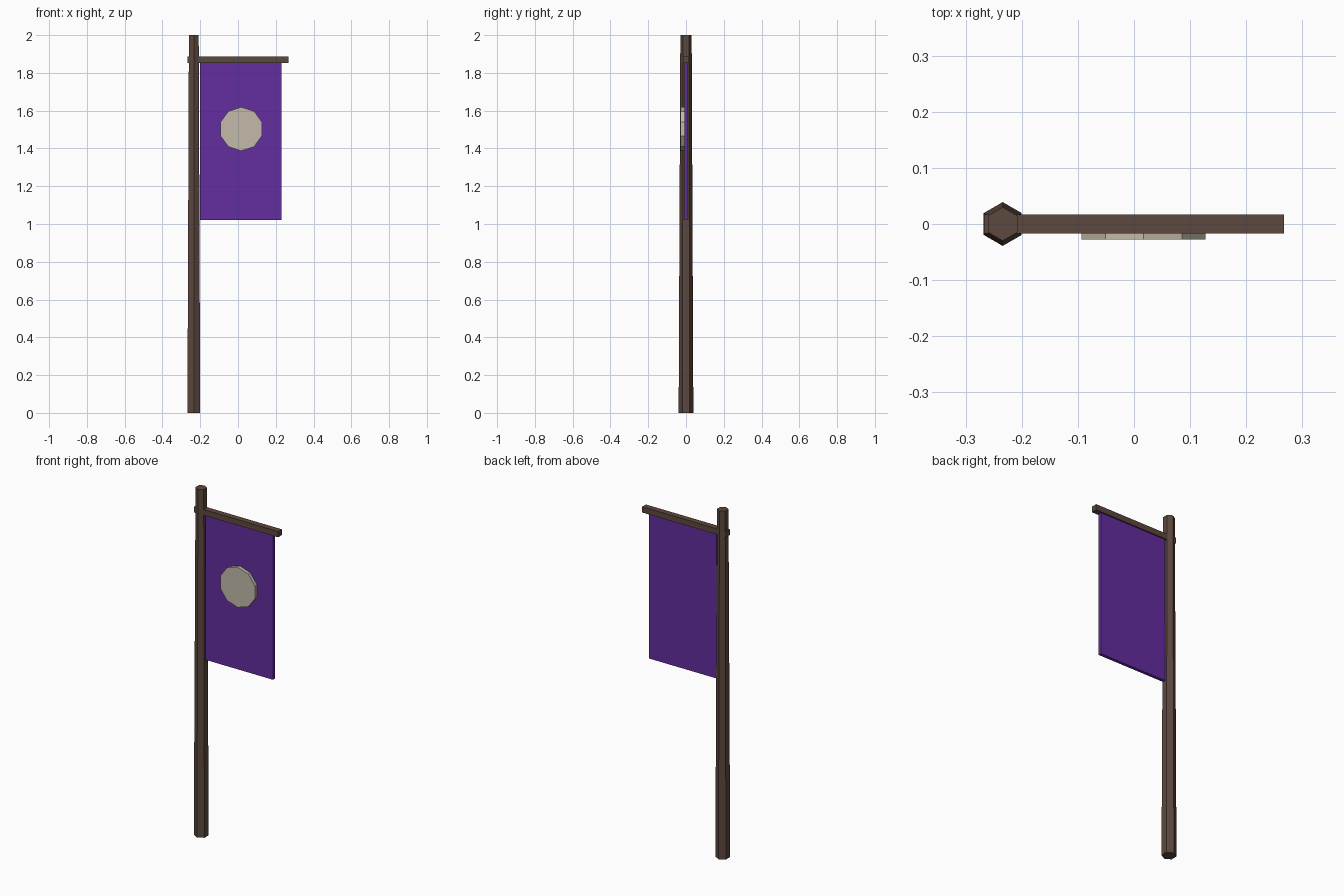
import bpy
from math import pi

cube = bpy.data.objects.get("Cube")
if cube:
    bpy.data.objects.remove(cube, do_unlink=True)


def material(name, rgb):
    m = bpy.data.materials.new(name)
    m.use_nodes = True
    m.diffuse_color = (*rgb, 1)
    m.node_tree.nodes["Principled BSDF"].inputs["Base Color"].default_value = (*rgb, 1)
    return m


def finish(name, mat):
    ob = bpy.context.object
    ob.name = ob.data.name = name
    ob.data.materials.append(mat)
    return ob


def box(name, mat, low, high):
    centre = [(a + b) / 2 for a, b in zip(low, high)]
    bpy.ops.mesh.primitive_cube_add(size=1, location=centre)
    ob = finish(name, mat)
    ob.scale = [b - a for a, b in zip(low, high)]
    bpy.ops.object.transform_apply(location=False, rotation=False, scale=True)
    return ob


wood = material("dark_wood", (0.107, 0.065, 0.048))
purple = material("purple_cloth", (0.127, 0.026, 0.35))
cream = material("pale_cream", (0.54, 0.49, 0.40))

# Tapered six-sided pole
bpy.ops.mesh.primitive_cone_add(vertices=6, radius1=0.039, radius2=0.03,
                                depth=2, location=(-0.234, 0, 1))
finish("pole", wood)

# Crossbar through the pole, with the cloth hanging below
box("crossbar", wood, (-0.267, -0.017, 1.853), (0.267, 0.017, 1.886))
box("banner_cloth", purple, (-0.201, -0.009, 1.02), (0.229, 0.009, 1.86))

# Ten-sided emblem disc on the front of the cloth
bpy.ops.mesh.primitive_cylinder_add(vertices=10, radius=0.116, depth=0.022,
                                    location=(0.017, -0.017, 1.503),
                                    rotation=(pi / 2, 0, 0))
finish("emblem_disc", cream)
